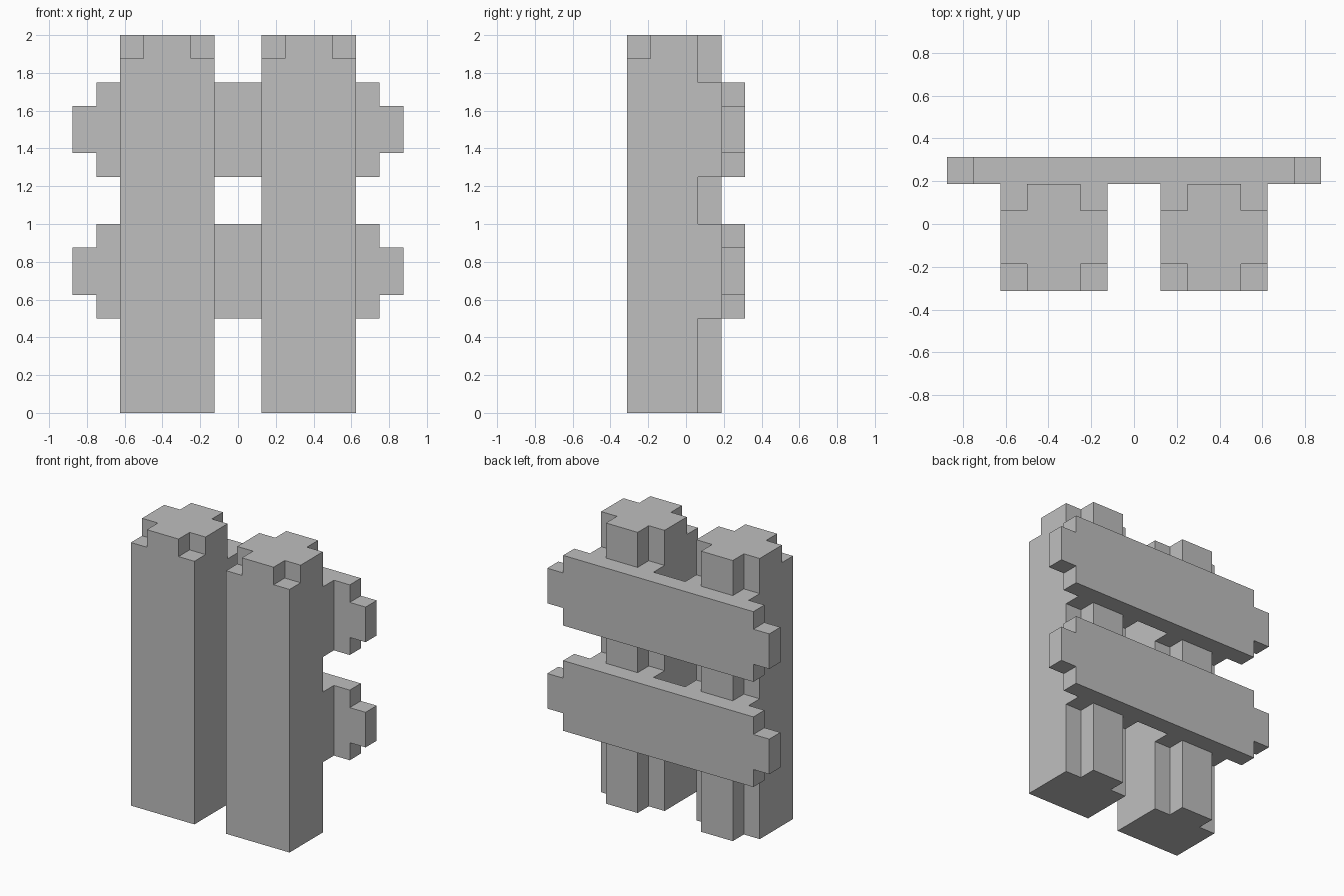
import bpy
import bmesh
from mathutils import Matrix, Vector

if "Cube" in bpy.data.objects:
    bpy.data.objects.remove(bpy.data.objects["Cube"], do_unlink=True)

# Single flat grey
GREY = (0.52, 0.52, 0.52, 1.0)
grey = bpy.data.materials.new("plain grey")
grey.use_nodes = True
grey.diffuse_color = GREY
grey.node_tree.nodes["Principled BSDF"].inputs["Base Color"].default_value = GREY


def add_object(name, bm, location=(0, 0, 0)):
    bmesh.ops.recalc_face_normals(bm, faces=bm.faces[:])
    mesh = bpy.data.meshes.new(name)
    bm.to_mesh(mesh)
    bm.free()
    mesh.materials.append(grey)
    obj = bpy.data.objects.new(name, mesh)
    obj.location = location
    bpy.context.collection.objects.link(obj)
    return obj


def add_box(bm, low, high):
    low, high = Vector(low), Vector(high)
    matrix = Matrix.Translation((low + high) / 2) @ Matrix.Diagonal((*(high - low), 1))
    bmesh.ops.create_cube(bm, size=1, matrix=matrix)


U = 0.125          # step size shared by all notches
HALF = 2 * U       # half width of a post
OUT = HALF + 0.1   # cutters reach past the surface
POST_Y = -U / 2    # post centre line
RAIL_BOTTOMS = {"lower_rail": 0.5, "upper_rail": 1.25}


def add_post(name, x):
    bm = bmesh.new()
    add_box(bm, (-HALF, -HALF, 0), (HALF, HALF, 2))
    post = add_object(name, bm, (x, POST_Y, 0))

    # Notches: back corners everywhere except at the rails, front corners at the top
    bm = bmesh.new()
    for left, right in ((-OUT, -U), (U, OUT)):
        for bottom, top in ((-0.1, 0.5), (1.0, 1.25), (1.75, 2.1)):
            add_box(bm, (left, U, bottom), (right, OUT, top))
        add_box(bm, (left, -OUT, 2 - U), (right, -U, 2.1))
    cutter = add_object(name + "_cutter", bm, (x, POST_Y, 0))
    cutter.hide_render = True

    cut = post.modifiers.new("corner notches", 'BOOLEAN')
    cut.operation = 'DIFFERENCE'
    cut.solver = 'EXACT'
    cut.object = cutter
    bpy.context.view_layer.objects.active = post
    bpy.ops.object.modifier_apply(modifier=cut.name)
    bpy.data.objects.remove(cutter, do_unlink=True)


def add_rail(name, bottom):
    # Stepped outline: right half, then the left half mirrored
    half = [(0.75, 0), (0.75, U), (0.875, U), (0.875, 3 * U), (0.75, 3 * U), (0.75, 4 * U)]
    outline = half + [(-x, z) for x, z in reversed(half)]
    bm = bmesh.new()
    face = bm.faces.new([bm.verts.new((x, 0, z)) for x, z in outline])
    ext = bmesh.ops.extrude_face_region(bm, geom=[face])
    verts = [g for g in ext["geom"] if isinstance(g, bmesh.types.BMVert)]
    bmesh.ops.translate(bm, verts=verts, vec=(0, U, 0))
    add_object(name, bm, (0, POST_Y + HALF, bottom))


add_post("left_post", 0.375)
add_post("right_post", -0.375)
for rail_name, rail_bottom in RAIL_BOTTOMS.items():
    add_rail(rail_name, rail_bottom)
